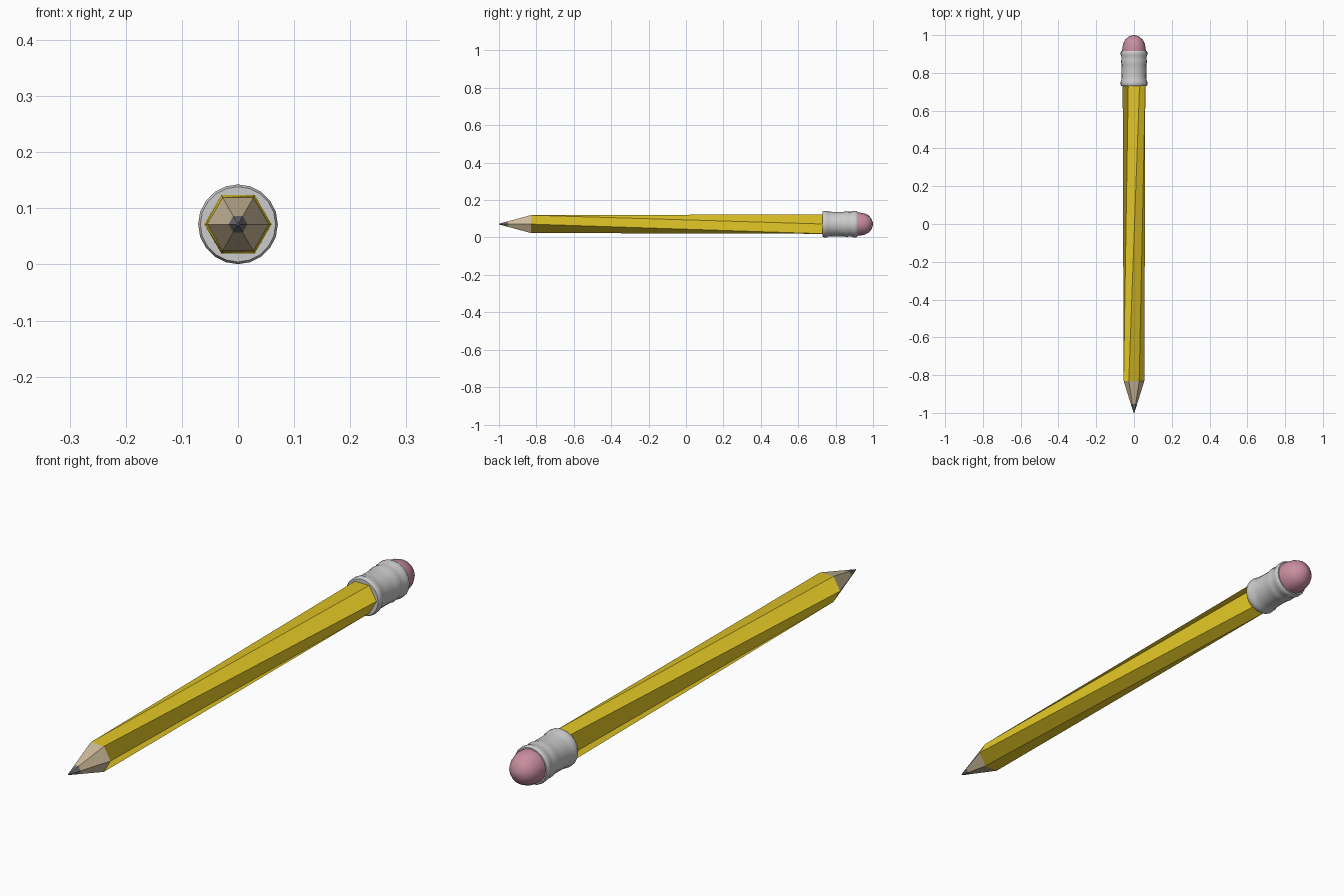
import bpy, bmesh, math

if "Cube" in bpy.data.objects:
    bpy.data.objects.remove(bpy.data.objects["Cube"])

ZC = 0.0715


def material(name, color):
    m = bpy.data.materials.new(name)
    m.diffuse_color = (*color, 1)
    m.use_nodes = True
    m.node_tree.nodes["Principled BSDF"].inputs["Base Color"].default_value = m.diffuse_color
    return m


def lathe(name, profile, sides, mat=None, smooth=False):
    """Loft rings along y; profile rows are (y, radius, twist in degrees)."""
    bm = bmesh.new()
    rings = []
    for y, r, tw in profile:
        ang = [math.radians(tw) + 2 * math.pi * i / sides for i in range(sides)]
        rings.append([bm.verts.new((r * math.cos(a), y, ZC + r * math.sin(a))) for a in ang])
    for a, b in zip(rings, rings[1:]):
        for i in range(sides):
            j = (i + 1) % sides
            bm.faces.new((a[i], b[i], b[j], a[j]))
    bm.faces.new(rings[0])
    bm.faces.new(rings[-1][::-1])
    bmesh.ops.recalc_face_normals(bm, faces=bm.faces)
    me = bpy.data.meshes.new(name)
    bm.to_mesh(me)
    bm.free()
    ob = bpy.data.objects.new(name, me)
    bpy.context.collection.objects.link(ob)
    if mat:
        me.materials.append(mat)
    if smooth:
        bpy.context.view_layer.objects.active = ob
        ob.select_set(True)
        bpy.ops.object.shade_smooth_by_angle(angle=math.radians(40))
        ob.select_set(False)
    return ob


yellow = material("yellow_paint", (0.80, 0.60, 0.02))
wood = material("bare_wood", (0.62, 0.50, 0.33))
lead = material("graphite", (0.16, 0.16, 0.17))
pink = material("pink_rubber", (0.58, 0.27, 0.35))

# hexagonal painted body, twisted one side along its length
lathe("body", [(-0.83, 0.055, 60), (0.75, 0.060, 0)], 6, yellow)

# sharpened wood and graphite point
lathe("sharpened_wood", [(-0.83, 0.055, 0), (-0.952, 0.017, 0)], 6, wood)
lathe("graphite_point", [(-0.952, 0.017, 0), (-1.0, 0.002, 0)], 6, lead)

# metal ferrule with a raised bead at each end
ferrule = [(0.731, 0.058), (0.731, 0.067), (0.738, 0.071), (0.752, 0.071), (0.762, 0.067),
           (0.785, 0.0655), (0.82, 0.065), (0.845, 0.066), (0.858, 0.069), (0.87, 0.067),
           (0.885, 0.067), (0.897, 0.071), (0.91, 0.071), (0.916, 0.067), (0.916, 0.058)]
lathe("ferrule", [(y, r, 0) for y, r in ferrule], 20, None, True)

# domed eraser
eraser = [(0.90, 0.063), (0.93, 0.062), (0.955, 0.057), (0.977, 0.046), (0.992, 0.028), (1.0, 0.006)]
lathe("eraser", [(y, r, 0) for y, r in eraser], 16, pink, True)
